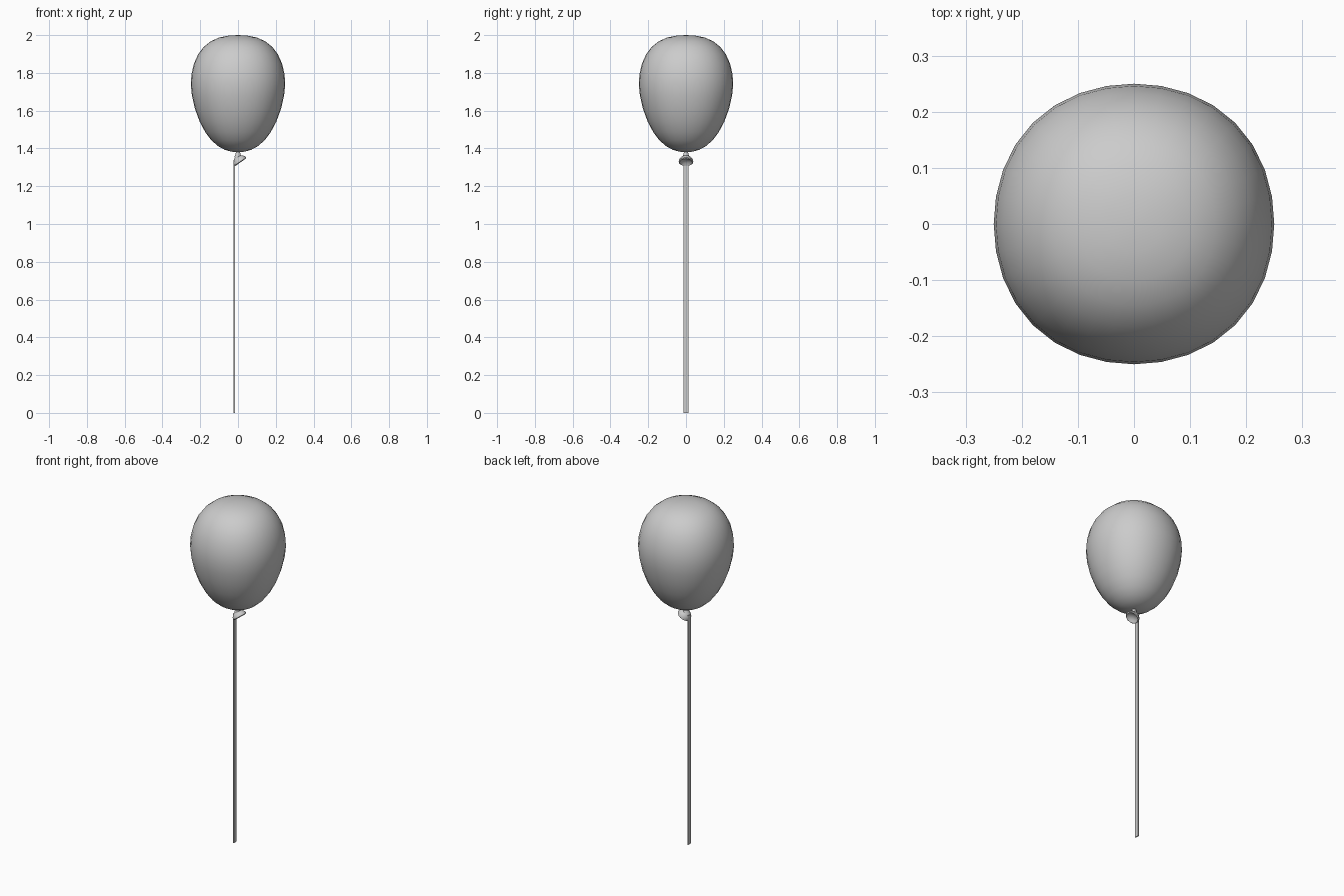
import bpy, math
from mathutils import Vector, Matrix

if "Cube" in bpy.data.objects:
    bpy.data.objects.remove(bpy.data.objects["Cube"])


def loft(name, profile, sides, matrix=Matrix(), square=0.0):
    """Revolve (radius, height) points; radius 0 makes a pole."""
    verts, faces, rings = [], [], []
    for r, h in profile:
        n = 1 if r == 0 else sides
        ring = []
        for i in range(n):
            a = 2 * math.pi * i / sides
            k = r * (1 + square * (1 - math.cos(4 * a)) / 2)
            ring.append(len(verts))
            verts.append(matrix @ Vector((k * math.cos(a), k * math.sin(a), h)))
        rings.append(ring)
    for a, b in zip(rings, rings[1:]):
        for i in range(sides):
            j = (i + 1) % sides
            f = [a[i % len(a)], a[j % len(a)], b[j % len(b)], b[i % len(b)]]
            faces.append(list(dict.fromkeys(f)))
    me = bpy.data.meshes.new(name)
    me.from_pydata(verts, [], faces)
    ob = bpy.data.objects.new(name, me)
    bpy.context.collection.objects.link(ob)
    bpy.context.view_layer.objects.active = ob
    bpy.ops.object.select_all(action='DESELECT')
    ob.select_set(True)
    bpy.ops.object.shade_smooth_by_angle(angle=math.radians(50))
    return ob


# Balloon body: egg shape, slightly squarish in plan
body = [(0, 1.38), (0.035, 1.383), (0.07, 1.393), (0.105, 1.412), (0.14, 1.442),
        (0.173, 1.486), (0.203, 1.542), (0.228, 1.610), (0.244, 1.680), (0.25, 1.74),
        (0.246, 1.795), (0.233, 1.850), (0.211, 1.898), (0.182, 1.937), (0.145, 1.967),
        (0.10, 1.987), (0.05, 1.997), (0, 2.0)]
loft("balloon_body", body, 32, square=0.02)

# Short neck under the body
loft("balloon_neck", [(0, 1.345), (0.02, 1.352), (0.014, 1.367), (0.008, 1.39), (0, 1.395)], 16)

# Tilted flared nozzle, open side facing down and to the right
tilt = Matrix.Translation((0.012, 0, 1.328)) @ Matrix.Rotation(math.radians(-35), 4, 'Y')
loft("balloon_nozzle", [(0, 0.012), (0.022, 0.008), (0.034, -0.002), (0.039, 0.002),
                        (0.037, 0.012), (0.028, 0.024), (0.014, 0.034), (0, 0.036)], 16, tilt)

# Flat ribbon hanging to the ground
bpy.ops.mesh.primitive_cube_add(size=1, location=(-0.02, 0, 0.67))
ribbon = bpy.context.object
ribbon.name = "ribbon"
ribbon.scale = (0.006, 0.025, 1.34)
